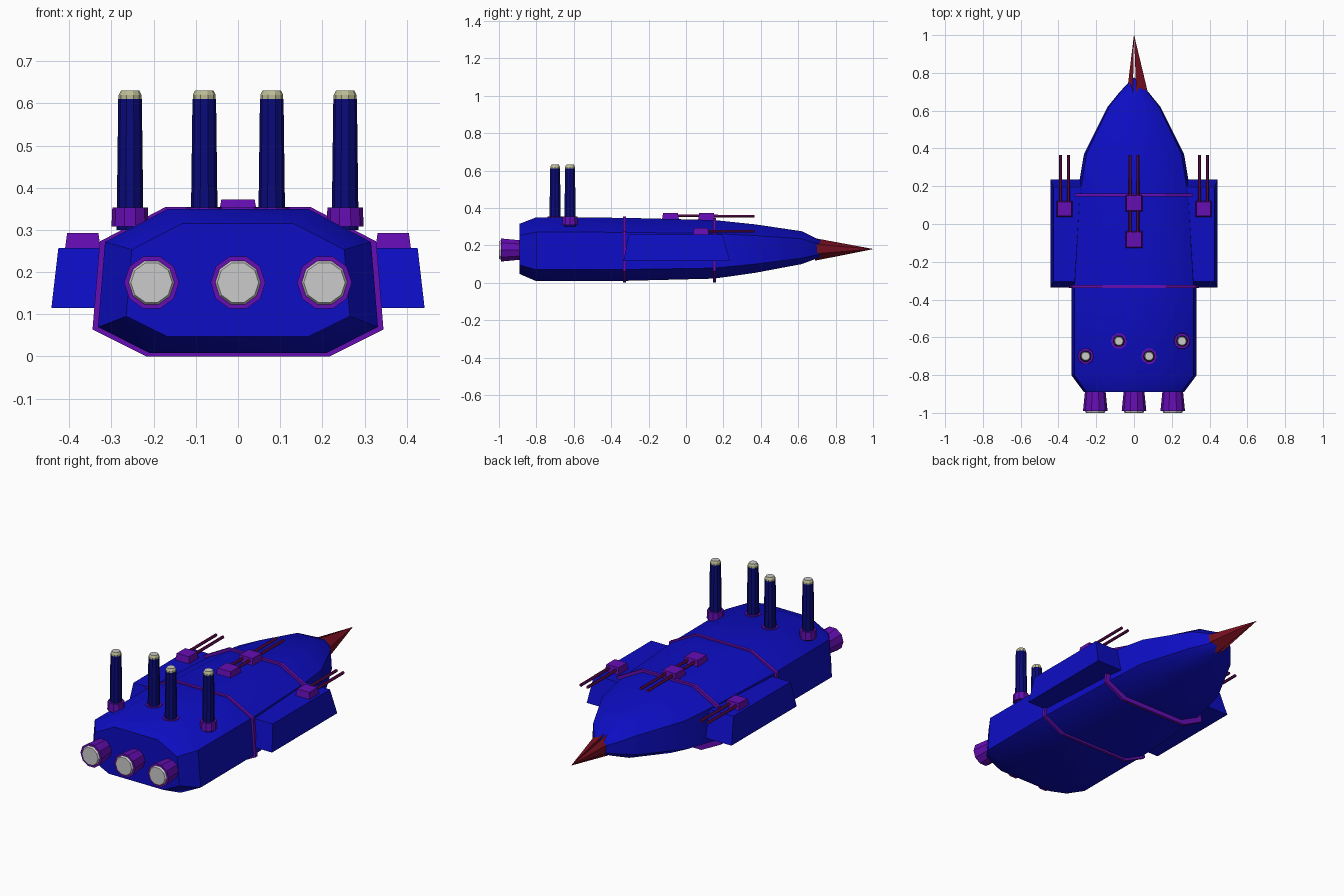
import bpy, bmesh, math
from mathutils import Vector

if "Cube" in bpy.data.objects:
    bpy.data.objects.remove(bpy.data.objects["Cube"])


def material(name, rgb):
    m = bpy.data.materials.new(name)
    m.diffuse_color = (*rgb, 1)
    m.use_nodes = True
    m.node_tree.nodes["Principled BSDF"].inputs["Base Color"].default_value = m.diffuse_color
    return m


BLUE = material("blue", (0.004, 0.004, 0.55))
DARK_BLUE = material("dark_blue", (0.003, 0.003, 0.2))
PURPLE = material("purple", (0.13, 0.004, 0.45))
MAROON = material("maroon", (0.13, 0.004, 0.09))
RED = material("dark_red", (0.19, 0.005, 0.015))
CREAM = material("cream", (0.5, 0.5, 0.3))


def loft(name, rings, mat, smooth=None):
    """Closed skin through rings that all have the same number of points."""
    bm = bmesh.new()
    vs = [[bm.verts.new(p) for p in r] for r in rings]
    n = len(vs[0])
    for a, b in zip(vs, vs[1:]):
        for i in range(n):
            j = (i + 1) % n
            bm.faces.new((a[i], a[j], b[j], b[i]))
    bm.faces.new(vs[0])
    bm.faces.new(vs[-1])
    bmesh.ops.recalc_face_normals(bm, faces=bm.faces)
    me = bpy.data.meshes.new(name)
    bm.to_mesh(me)
    bm.free()
    ob = bpy.data.objects.new(name, me)
    bpy.context.collection.objects.link(ob)
    if mat:
        me.materials.append(mat)
    if smooth:
        me.shade_smooth()
        me.set_sharp_from_angle(angle=math.radians(smooth))
    return ob


def hull_ring(y, w, top, bottom):
    h = top - bottom
    half = [(0.5 * w, top), (0.95 * w, top - 0.23 * h),
            (w, bottom + 0.18 * h), (0.63 * w, bottom)]
    pts = half + [(-x, z) for x, z in reversed(half)]
    return [(x, y, z) for x, z in pts]


def rect(cx, cy, z, sx, sy):
    return [(cx + a * sx / 2, cy + b * sy / 2, z)
            for a, b in ((-1, -1), (1, -1), (1, 1), (-1, 1))]


def tube(name, start, axis, profile, mat, n=10):
    """Straight round part; profile = (distance along axis, radius)."""
    def ring(d, r):
        out = []
        for i in range(n):
            c, s = r * math.cos(i * math.tau / n), r * math.sin(i * math.tau / n)
            off = (c, d, s) if axis == "Y" else (c, s, d)
            out.append(Vector(start) + Vector(off))
        return out
    return loft(name, [ring(d, r) for d, r in profile], mat)


# Hull
loft("hull", [hull_ring(*s) for s in (
    (-0.89, 0.265, 0.315, 0.047), (-0.80, 0.332, 0.35, 0.008),
    (-0.33, 0.332, 0.347, 0.01), (0.15, 0.302, 0.335, 0.022),
    (0.37, 0.265, 0.312, 0.053), (0.62, 0.14, 0.275, 0.10),
    (0.70, 0.075, 0.235, 0.13), (0.775, 0.003, 0.20, 0.16))], BLUE, 33)

# Raised bands around the hull
for name, y, w, top in (("rear_band", -0.33, 0.345, 0.354),
                        ("front_band", 0.153, 0.328, 0.346)):
    loft(name, [hull_ring(y - 0.008, w, top, 0.0),
                hull_ring(y + 0.008, w, top, 0.0)], PURPLE)


# Twin-gun turrets
def turret(name, x, y, z, size, height, reach):
    loft(name + "_base", [rect(x, y, z, size, size),
                          rect(x, y, z + height, size * 0.86, size * 0.86)], PURPLE)
    for i in (-1, 1):
        tube(name + "_barrel", (x + i * 0.021, y, z + height * 0.6), "Y",
             [(0, 0.008), (reach, 0.008)], MAROON, 6)


turret("front_turret", 0, 0.11, 0.33, 0.092, 0.042, 0.255)
turret("middle_turret", 0, -0.083, 0.335, 0.092, 0.037, 0.255)

# Side sponsons, each with a turret
for s in (-1, 1):
    loft("side_sponson", [rect(s * 0.32, -0.05, 0.115, 0.245, 0.57),
                          rect(s * 0.32, -0.055, 0.257, 0.212, 0.50)], BLUE)
    turret("side_turret", s * 0.368, 0.08, 0.25, 0.086, 0.043, 0.285)

# Chimneys with collars and pale tips
for x, y in ((-0.256, -0.70), (-0.08, -0.62), (0.08, -0.70), (0.254, -0.62)):
    tube("chimney_collar", (x, y, 0), "Z", [(0.308, 0.044), (0.353, 0.042)], PURPLE)
    tube("chimney", (x, y, 0), "Z", [(0.30, 0.032), (0.61, 0.028)], DARK_BLUE)
    tube("chimney_tip", (x, y, 0), "Z", [(0.60, 0.027), (0.62, 0.027), (0.63, 0.022)], CREAM)
    tube("chimney_cap", (x, y, 0), "Z", [(0.625, 0.021), (0.631, 0.021)], None)

# Engine nozzles
for x in (-0.205, 0, 0.205):
    tube("engine_nozzle", (x, 0, 0.175), "Y", [(-0.99, 0.065), (-0.86, 0.052)], PURPLE)
    tube("engine_exhaust", (x, 0, 0.175), "Y",
         [(-1.0, 0.049), (-0.992, 0.054), (-0.97, 0.054)], None)

# Split ram spike: two tapering halves meeting at the tip
for inner, outer in ((-0.006, -0.038), (0.012, 0.075)):
    base = [(inner, 0.69, 0.238), (outer, 0.69, 0.205),
            (outer, 0.69, 0.155), (inner, 0.69, 0.118)]
    tip = [(x * 0.01, 1.0, 0.18 + (z - 0.18) * 0.01) for x, _, z in base]
    loft("ram_spike", [base, tip], RED)
